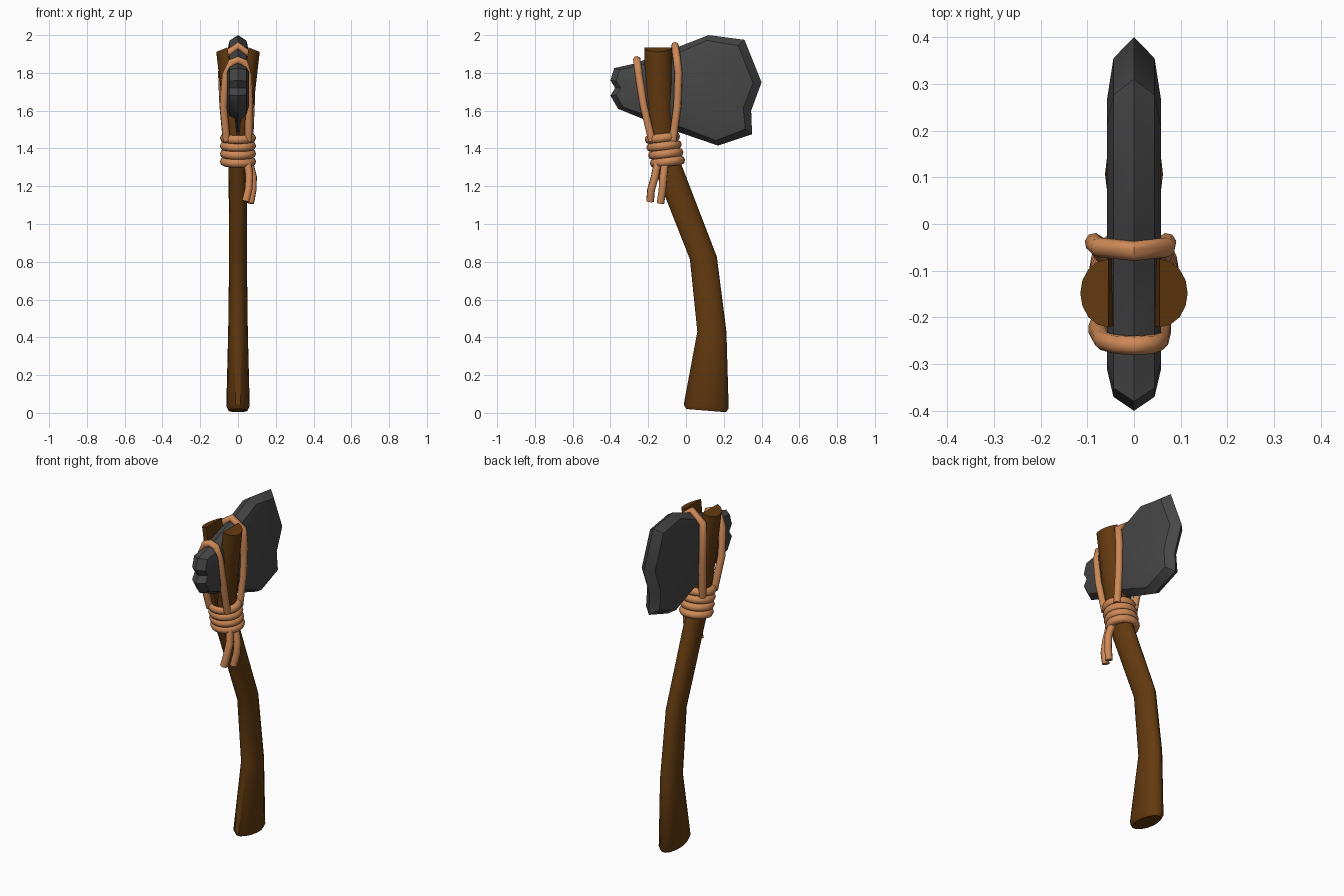
import bpy, math
from mathutils import Vector

if "Cube" in bpy.data.objects:
    bpy.data.objects.remove(bpy.data.objects["Cube"])


def material(name, rgb):
    m = bpy.data.materials.new(name)
    m.diffuse_color = (*rgb, 1)
    m.use_nodes = True
    m.node_tree.nodes["Principled BSDF"].inputs["Base Color"].default_value = m.diffuse_color
    return m


WOOD = material("brown wood", (0.125, 0.042, 0.005))
STONE = material("dark stone", (0.062, 0.062, 0.062))
ROPE = material("tan cord", (0.62, 0.25, 0.095))


def finish(obj, mat, angle):
    obj.data.materials.clear()
    obj.data.materials.append(mat)
    bpy.ops.object.select_all(action='DESELECT')
    obj.select_set(True)
    bpy.context.view_layer.objects.active = obj
    bpy.ops.object.mode_set(mode='EDIT')
    bpy.ops.mesh.select_all(action='SELECT')
    bpy.ops.mesh.normals_make_consistent(inside=False)
    bpy.ops.object.mode_set(mode='OBJECT')
    bpy.ops.object.shade_smooth_by_angle(angle=math.radians(angle))


def loft(name, rings, mat, angle=40):
    """Skin equal-length closed rings and cap both ends."""
    n = len(rings[0])
    verts = [v for r in rings for v in r]
    faces = [(i * n + j, i * n + (j + 1) % n, (i + 1) * n + (j + 1) % n, (i + 1) * n + j)
             for i in range(len(rings) - 1) for j in range(n)]
    faces += [tuple(range(n)), tuple(range(len(verts) - n, len(verts)))]
    me = bpy.data.meshes.new(name)
    me.from_pydata(verts, [], faces)
    obj = bpy.data.objects.new(name, me)
    bpy.context.collection.objects.link(obj)
    finish(obj, mat, angle)
    return obj


def cord(name, pts, r=0.021):
    cu = bpy.data.curves.new(name, 'CURVE')
    cu.dimensions = '3D'
    cu.bevel_depth, cu.bevel_resolution, cu.use_fill_caps = r, 2, True
    sp = cu.splines.new('POLY')
    sp.points.add(len(pts) - 1)
    for p, co in zip(sp.points, pts):
        p.co = (*co, 1)
    obj = bpy.data.objects.new(name, cu)
    bpy.context.collection.objects.link(obj)
    bpy.ops.object.select_all(action='DESELECT')
    obj.select_set(True)
    bpy.context.view_layer.objects.active = obj
    bpy.ops.object.convert(target='MESH')
    finish(bpy.context.object, ROPE, 60)


# Bent handle: z, centre y, half width x, half depth y, tilt of the section
N = 14
SECTIONS = [(0.012, 0.107, 0.050, 0.108, -0.08), (0.035, 0.107, 0.062, 0.122, -0.08),
            (0.43, 0.137, 0.052, 0.079, 0), (0.82, 0.092, 0.047, 0.073, 0.1),
            (1.30, -0.095, 0.050, 0.074, 0.15), (1.48, -0.135, 0.058, 0.07, 0.05)]
rings = []
for z, cy, hx, hy, tilt in SECTIONS:
    ring = []
    for k in range(N):
        a = 2 * math.pi * k / N
        dy = hy * math.sin(a)
        ring.append((hx * math.cos(a), cy + dy, max(0, z + tilt * dy)))
    rings.append(ring)
loft("handle", rings, WOOD)

# Forked prongs: half-round sections splaying outwards around the stone
for side, label in ((1, "right"), (-1, "left")):
    rings = []
    for z, cy, inner, outer, slope in ((1.40, -0.125, 0.0, 0.055, 0), (1.65, -0.142, 0.022, 0.085, 0),
                                       (1.935, -0.148, 0.055, 0.115, 0.4)):
        ring = []
        for k in range(9):
            a = -math.pi / 2 + math.pi * k / 8
            dx = (outer - inner) * math.cos(a)
            ring.append((side * (inner + dx), cy + 0.073 * math.sin(a), z - slope * dx))
        rings.append(ring)
    loft("prong_" + label, rings, WOOD)

# Stone head: outline (y, z) with facets stepping in towards both cheeks
OUTLINE = [(-0.40, 1.76), (-0.38, 1.825), (-0.27, 1.85), (-0.06, 1.93), (0.12, 2.0), (0.31, 1.975),
           (0.40, 1.75), (0.345, 1.60), (0.35, 1.475), (0.17, 1.415), (-0.02, 1.48), (-0.20, 1.545),
           (-0.36, 1.61), (-0.40, 1.68), (-0.375, 1.72)]


def stone_ring(x, inset):
    ring = []
    for y, z in OUTLINE:
        blade = 1.0 if y < 0.2 else 1.5
        d = Vector((0.02 - y, 1.72 - z))
        d *= min(0.9, inset * blade / d.length)
        ring.append((x, y + d.x, z + d.y))
    return ring


loft("stone_head", [stone_ring(-0.058, 0.09), stone_ring(-0.044, 0.03), stone_ring(0, 0),
                    stone_ring(0.044, 0.03), stone_ring(0.058, 0.09)], STONE, 35)

# Cord wrapped round the neck
for i in range(4):
    t = i / 3
    bpy.ops.mesh.primitive_torus_add(major_segments=20, minor_segments=8, major_radius=0.072,
                                     minor_radius=0.024,
                                     location=(0, -0.098 - 0.027 * t, 1.33 + 0.125 * t),
                                     rotation=(0.11, 0, 0))
    ring = bpy.context.object
    ring.name = "neck_wrap_%d" % (i + 1)
    ring.scale.y = 0.98
    finish(ring, ROPE, 60)

# Cord loops over the stone, in front of and behind the prongs
cord("front_loop", [(-0.06, -0.18, 1.44), (-0.078, -0.225, 1.63), (-0.065, -0.25, 1.79),
                    (-0.035, -0.258, 1.855), (0, -0.26, 1.868), (0.035, -0.258, 1.855),
                    (0.054, -0.25, 1.79), (0.06, -0.225, 1.63), (0.055, -0.18, 1.44)])
cord("rear_loop", [(-0.06, -0.07, 1.44), (-0.078, -0.045, 1.63), (-0.085, -0.04, 1.8),
                   (-0.075, -0.05, 1.89), (0, -0.058, 1.943), (0.07, -0.05, 1.89),
                   (0.07, -0.04, 1.8), (0.068, -0.045, 1.63), (0.06, -0.07, 1.44)])

# Loose cord ends
cord("cord_end_front", [(0.05, -0.15, 1.33), (0.06, -0.165, 1.25), (0.055, -0.185, 1.18), (0.04, -0.19, 1.12)])
cord("cord_end_rear", [(0.06, -0.11, 1.33), (0.08, -0.12, 1.25), (0.078, -0.125, 1.18), (0.064, -0.135, 1.11)])
